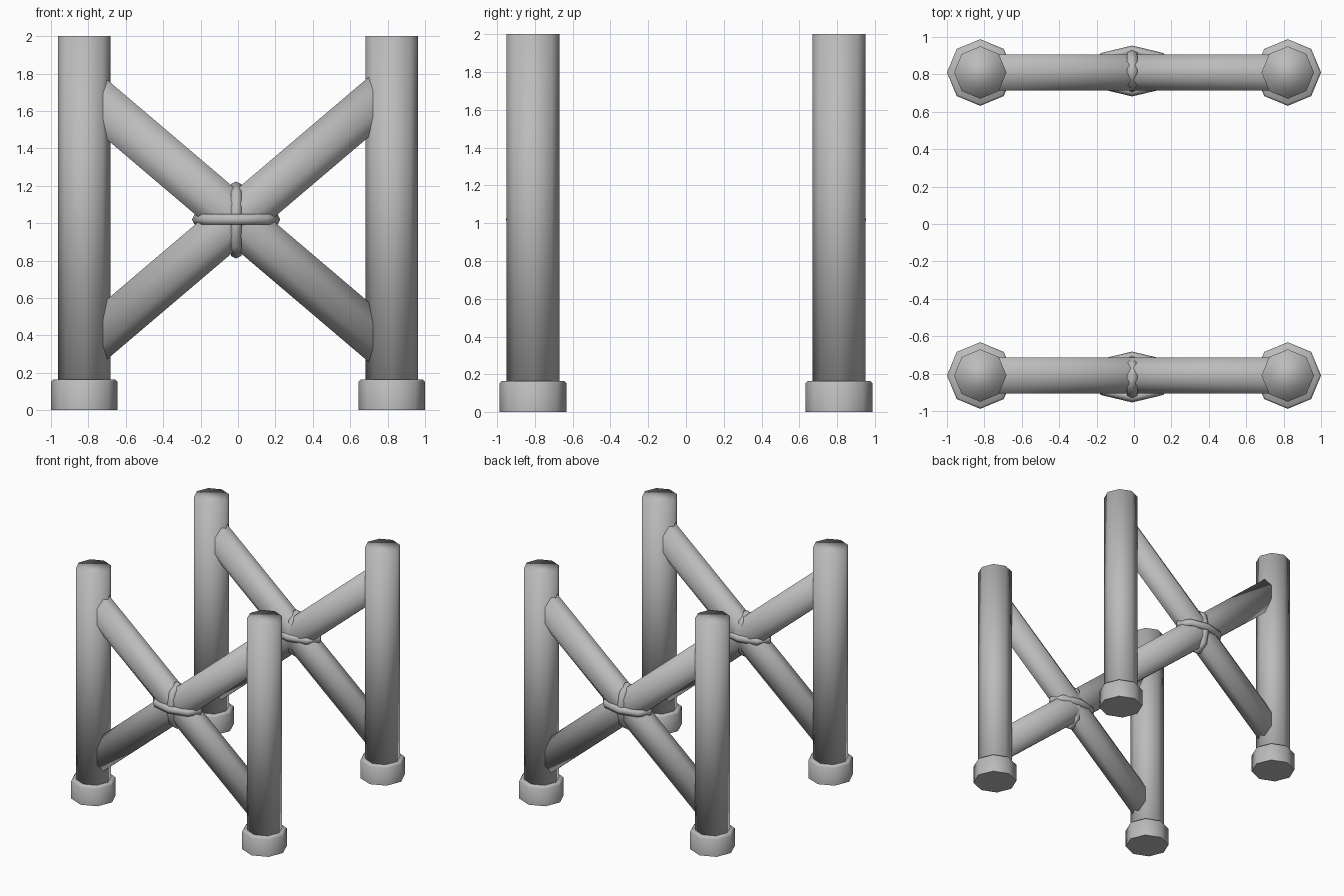
import bpy, bmesh, math
from mathutils import Matrix, Vector

if "Cube" in bpy.data.objects:
    bpy.data.objects.remove(bpy.data.objects["Cube"])

grey = bpy.data.materials.new("plain grey")
grey.diffuse_color = (0.5, 0.5, 0.5, 1)
grey.use_nodes = True
grey.node_tree.nodes["Principled BSDF"].inputs["Base Color"].default_value = grey.diffuse_color


def finish(name, bm, smooth_angle=None):
    bmesh.ops.recalc_face_normals(bm, faces=bm.faces)
    for f in bm.faces:
        f.smooth = True
    if smooth_angle:
        for e in bm.edges:
            e.smooth = e.calc_face_angle(0) < math.radians(smooth_angle)
    me = bpy.data.meshes.new(name)
    bm.to_mesh(me)
    bm.free()
    me.materials.append(grey)
    ob = bpy.data.objects.new(name, me)
    bpy.context.collection.objects.link(ob)
    return ob


def lathe(name, profile, loc, smooth_angle=None):
    """Eight-sided turned solid from (radius, z) rings, corners on the axes."""
    bm = bmesh.new()
    rings = [[bm.verts.new((loc[0] + r * math.cos(i * math.pi / 4),
                            loc[1] + r * math.sin(i * math.pi / 4), z))
              for i in range(8)] for r, z in profile]
    for a, b in zip(rings, rings[1:]):
        for i in range(8):
            j = (i + 1) % 8
            bm.faces.new((a[i], a[j], b[j], b[i]))
    bm.faces.new(rings[0])
    bm.faces.new(rings[-1])
    return finish(name, bm, smooth_angle)


def brace(name, p, q):
    """Flattened octagonal beam between two points in an x-z plane."""
    p, q = Vector(p), Vector(q)
    d = (q - p).normalized()
    up = Vector((-d.z, 0, d.x))
    k = 1 / math.cos(math.pi / 8)
    bm = bmesh.new()
    rings = []
    for c in (p, q):
        ring = []
        for i in range(8):
            a = (i + 0.5) * math.pi / 4
            ring.append(bm.verts.new(c + up * (0.122 * k * math.cos(a))
                                     + Vector((0, 0.097 * k * math.sin(a), 0))))
        rings.append(ring)
    for i in range(8):
        j = (i + 1) % 8
        bm.faces.new((rings[0][i], rings[0][j], rings[1][j], rings[1][i]))
    bm.faces.new(rings[0])
    bm.faces.new(rings[1])
    return finish(name, bm)


def band(name, loc, ra, rb, vertical):
    """Eight-sided oval rope ring; ra is along x (or z if vertical), rb along y."""
    bm = bmesh.new()
    m, n, t = 8, 6, 0.028
    vs = []
    for i in range(m):
        a = i * 2 * math.pi / m
        for j in range(n):
            b = j * 2 * math.pi / n
            o = t * math.cos(b)
            u, v, w = (ra + o) * math.cos(a), (rb + o) * math.sin(a), 1.15 * t * math.sin(b)
            co = (w, v, u) if vertical else (u, v, w)
            vs.append(bm.verts.new(Vector(loc) + Vector(co)))
    for i in range(m):
        for j in range(n):
            i2, j2 = (i + 1) % m, (j + 1) % n
            bm.faces.new((vs[i * n + j], vs[i2 * n + j], vs[i2 * n + j2], vs[i * n + j2]))
    return finish(name, bm)


for sy, side in ((-1, "front"), (1, "back")):
    y = sy * 0.81
    # posts and their feet
    for sx, hand in ((-1, "left"), (1, "right")):
        lathe(f"{side}_{hand}_post", [(0.14, 0.05), (0.14, 2.0)], (sx * 0.822, y))
        lathe(f"{side}_{hand}_foot", [(0.178, 0), (0.178, 0.153), (0.166, 0.165)],
              (sx * 0.822, y), 50)
    # crossed braces
    e = 0.79
    brace(f"{side}_rising_brace", (-e, y, 1.027 - 0.85 * e), (e, y, 1.027 + 0.85 * e))
    brace(f"{side}_falling_brace", (-e, y, 1.012 + 0.85 * e), (e, y, 1.012 - 0.85 * e))
    # lashing around the crossing
    yb = sy * 0.818
    band(f"{side}_level_lashing", (-0.01, yb, 1.02), 0.208, 0.108, False)
    band(f"{side}_upright_lashing", (-0.01, yb, 1.017), 0.178, 0.092, True)
